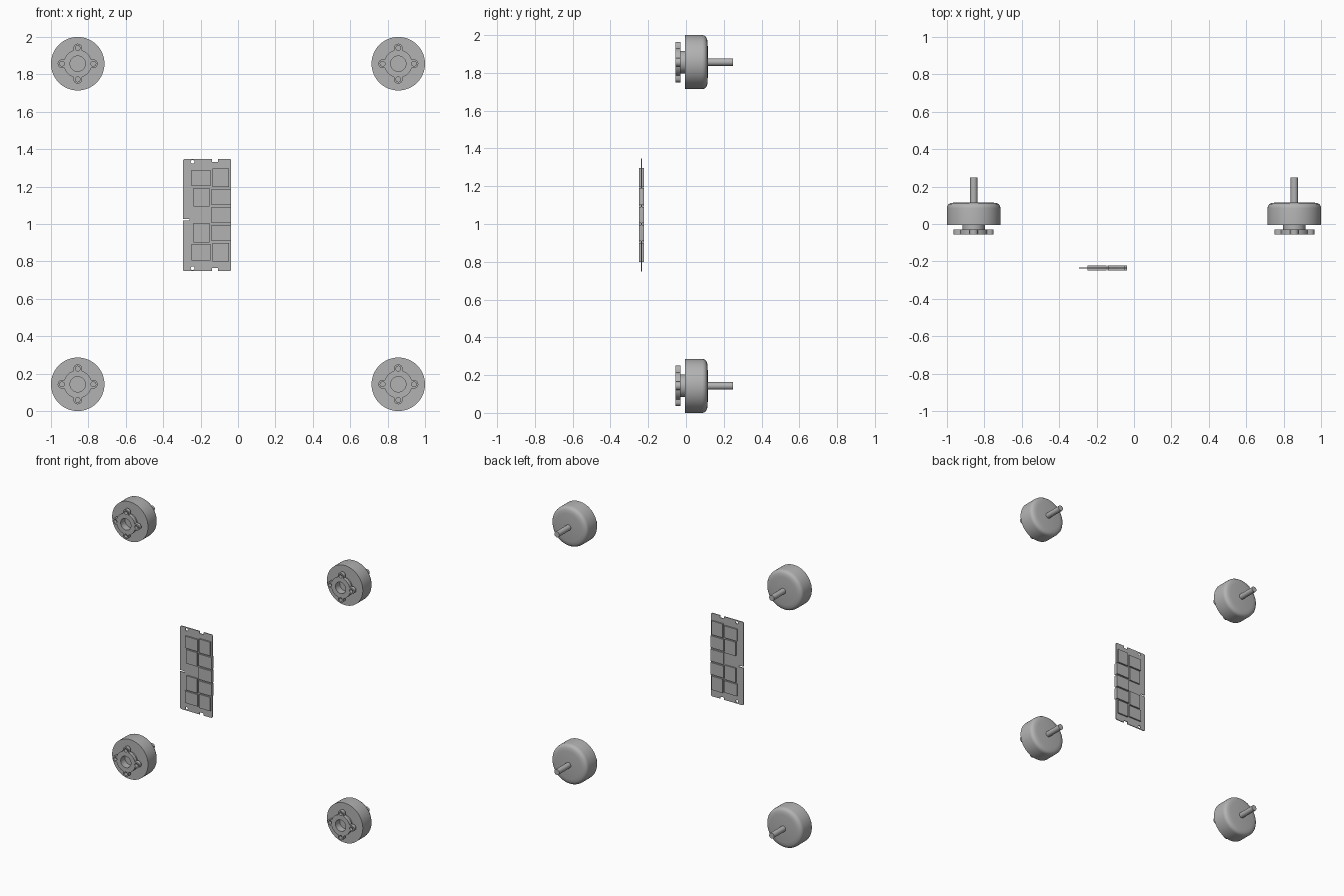
import bpy, bmesh, math
from mathutils import Matrix

cube = bpy.data.objects.get("Cube")
if cube:
    bpy.data.objects.remove(cube, do_unlink=True)

grey = bpy.data.materials.new("plain_grey")
grey.use_nodes = True
COLOR = (0.45, 0.45, 0.45, 1)
grey.diffuse_color = COLOR
grey.node_tree.nodes["Principled BSDF"].inputs["Base Color"].default_value = COLOR


def circle(x, z, r, n=32):
    return [(x + r * math.cos(2 * math.pi * i / n),
             z + r * math.sin(2 * math.pi * i / n)) for i in range(n)]


def smooth(obj, angle=35):
    bpy.ops.object.select_all(action='DESELECT')
    obj.select_set(True)
    bpy.context.view_layer.objects.active = obj
    bpy.ops.object.shade_smooth_by_angle(angle=math.radians(angle))


def add_mesh(name, bm):
    bmesh.ops.recalc_face_normals(bm, faces=bm.faces)
    mesh = bpy.data.meshes.new(name)
    bm.to_mesh(mesh)
    bm.free()
    mesh.materials.append(grey)
    obj = bpy.data.objects.new(name, mesh)
    bpy.context.collection.objects.link(obj)
    return obj


def cut_plate(name, loops, y0, y1):
    """Flat plate in the xz plane: first loop is the outline, the rest are holes."""
    curve = bpy.data.curves.new(name, 'CURVE')
    curve.dimensions = '2D'
    curve.fill_mode = 'BOTH'
    curve.extrude = (y1 - y0) / 2
    for loop in loops:
        spline = curve.splines.new('POLY')
        spline.points.add(len(loop) - 1)
        for point, (x, z) in zip(spline.points, loop):
            point.co = (x, z, 0, 1)
        spline.use_cyclic_u = True
    temp = bpy.data.objects.new(name, curve)
    bpy.context.collection.objects.link(temp)
    bpy.context.view_layer.update()
    mesh = bpy.data.meshes.new_from_object(
        temp.evaluated_get(bpy.context.evaluated_depsgraph_get()))
    bpy.data.objects.remove(temp, do_unlink=True)
    bm = bmesh.new()
    bm.from_mesh(mesh)
    bpy.data.meshes.remove(mesh)
    bmesh.ops.remove_doubles(bm, verts=bm.verts, dist=0.00002)
    turn = Matrix.Translation((0, (y0 + y1) / 2, 0)) @ Matrix.Rotation(math.pi / 2, 4, 'X')
    bmesh.ops.transform(bm, matrix=turn, verts=bm.verts)
    return add_mesh(name, bm)


def lathe(name, profile, n=64):
    """Turn (radius, y) points around the y axis."""
    bm = bmesh.new()
    verts = [bm.verts.new((r, y, 0)) for r, y in profile]
    edges = [bm.edges.new(pair) for pair in zip(verts, verts[1:])]
    bmesh.ops.spin(bm, geom=verts + edges, cent=(0, 0, 0), axis=(0, 1, 0),
                   angle=2 * math.pi, steps=n)
    bmesh.ops.remove_doubles(bm, verts=bm.verts, dist=0.0001)
    return add_mesh(name, bm)


# Motor can with rounded back edge, and its shaft
can = lathe("motor_can", [(0, -0.006), (0.143, -0.006), (0.143, 0.085),
                          (0.141, 0.096), (0.134, 0.106), (0.121, 0.112),
                          (0.1, 0.115), (0, 0.116)])
shaft = lathe("motor_shaft", [(0, 0.1), (0.02, 0.1), (0.02, 0.248), (0, 0.248)], 24)

# Mounting plate: a disc with four bolt lobes
DISC, REACH, LOBE = 0.075, 0.084, 0.023
outline = []
for i in range(128):
    angle = 2 * math.pi * i / 128
    off = (angle + math.pi / 4) % (math.pi / 2) - math.pi / 4
    gap = LOBE ** 2 - (REACH * math.sin(off)) ** 2
    r = max(DISC, REACH * math.cos(off) + math.sqrt(gap)) if gap > 0 else DISC
    outline.append((r * math.cos(angle), r * math.sin(angle)))
bolts = [circle(x * REACH, z * REACH, 0.013, 16)
         for x, z in ((1, 0), (0, 1), (-1, 0), (0, -1))]
bore = circle(0, 0, 0.041)
plate = cut_plate("motor_mount", [outline, bore] + bolts, -0.055, -0.03)
neck = cut_plate("motor_neck", [circle(0, 0, 0.06, 48), bore], -0.03, -0.006)

# Place the four motors at the corners
for part in (can, shaft, plate, neck):
    smooth(part)
    base = part.name
    for row, z in (("lower", 0.143), ("upper", 1.857)):
        for side, x in (("right", -0.857), ("left", 0.857)):
            copy = bpy.data.objects.new(f"{row}_{side}_{base}", part.data)
            copy.location = (x, 0, z)
            bpy.context.collection.objects.link(copy)
    bpy.data.objects.remove(part, do_unlink=True)

# Circuit board, mirrored about its middle height, with edge notches and holes
MID, HALF, BOARD_Y = 1.048, 0.3, -0.236
upper = [(-0.037, HALF - 0.006), (-0.043, HALF), (-0.107, HALF),
         (-0.107, HALF - 0.016), (-0.139, HALF - 0.016), (-0.139, HALF),
         (-0.288, HALF), (-0.294, HALF - 0.006)]
slot = [(-0.294, -0.02), (-0.258, -0.02), (-0.258, -0.03), (-0.294, -0.03)]
lower = [(x, -z) for x, z in reversed(upper)]
board_loop = [(x, MID + z) for x, z in upper + slot + lower]
holes = [circle(-0.243, MID + s * (HALF - 0.016), 0.01, 16) for s in (1, -1)]
cut_plate("circuit_board", [board_loop] + holes, BOARD_Y - 0.003, BOARD_Y + 0.003)

# Chips showing on both faces: (centre x, centre z, width, height)
chips = [(-0.198, 1.245, 0.102, 0.086), (-0.196, 1.143, 0.086, 0.1),
         (-0.196, 0.953, 0.086, 0.104), (-0.198, 0.849, 0.102, 0.086),
         (-0.092, 1.247, 0.088, 0.1), (-0.09, 1.145, 0.104, 0.086),
         (-0.09, 1.048, 0.104, 0.086), (-0.09, 0.952, 0.104, 0.086),
         (-0.092, 0.849, 0.088, 0.1)]
for number, (x, z, width, height) in enumerate(chips, 1):
    bm = bmesh.new()
    bmesh.ops.create_cube(bm, size=1, matrix=Matrix.Translation((x, BOARD_Y, z))
                          @ Matrix.Diagonal((width, 0.026, height, 1)))
    add_mesh(f"chip_{number}", bm)
